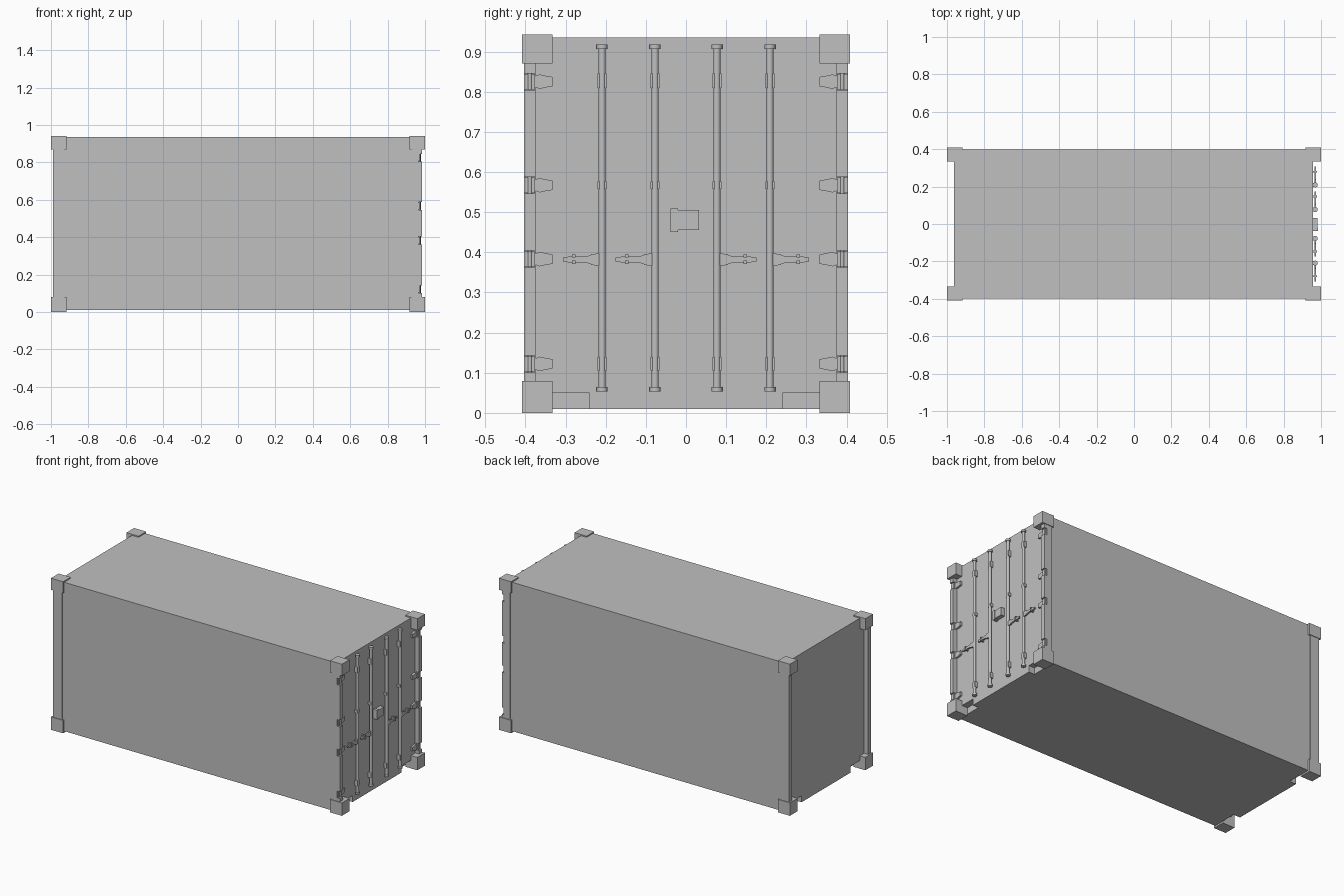
import bpy, bmesh, math
from mathutils import Matrix, Vector

cube = bpy.data.objects.get("Cube")
if cube:
    bpy.data.objects.remove(cube)

grey = bpy.data.materials.new("painted_grey")
grey.use_nodes = True
grey.diffuse_color = (0.53, 0.53, 0.53, 1)
grey.node_tree.nodes["Principled BSDF"].inputs["Base Color"].default_value = (0.53, 0.53, 0.53, 1)


def finish(name, bm):
    bmesh.ops.recalc_face_normals(bm, faces=bm.faces)
    mesh = bpy.data.meshes.new(name)
    bm.to_mesh(mesh)
    bm.free()
    mesh.materials.append(grey)
    obj = bpy.data.objects.new(name, mesh)
    bpy.context.collection.objects.link(obj)
    return obj


def box(name, x, y, z):
    """Box from (low, high) pairs."""
    bm = bmesh.new()
    bmesh.ops.create_cube(bm, size=1)
    for v in bm.verts:
        v.co = Vector([(a + b) / 2 + c * abs(b - a) for (a, b), c in zip((x, y, z), v.co)])
    return finish(name, bm)


def prism(name, points, offset):
    """Extrude a closed outline of 3D points."""
    bm = bmesh.new()
    face = bm.faces.new([bm.verts.new(p) for p in points])
    new = bmesh.ops.extrude_face_region(bm, geom=[face])["geom"]
    bmesh.ops.translate(bm, verts=[v for v in new if isinstance(v, bmesh.types.BMVert)], vec=offset)
    return finish(name, bm)


def rod(name, radius, x, y, z0, z1):
    bm = bmesh.new()
    bmesh.ops.create_cone(bm, cap_ends=True, segments=16, radius1=radius, radius2=radius,
                          depth=z1 - z0, matrix=Matrix.Translation((x, y, (z0 + z1) / 2)))
    for f in bm.faces:
        f.smooth = len(f.verts) == 4
    for e in bm.edges:
        e.smooth = all(len(f.verts) == 4 for f in e.link_faces)
    return finish(name, bm)


DOOR = 0.956
HINGES = (0.122, 0.383, 0.567, 0.825)

# Main body with lower notches beside the corner fittings
body = box("container_body", (-0.962, DOOR), (-0.398, 0.398), (0.01, 0.935))
for sx in (-1, 1):
    for sy in (-1, 1):
        cutter = box("notch_cutter", (sx * 0.916, sx * 1.1), (sy * 0.24, sy * 0.335), (-0.1, 0.05))
        cutter.hide_render = True
        mod = body.modifiers.new("notch", 'BOOLEAN')
        mod.operation = 'DIFFERENCE'
        mod.solver = 'EXACT'
        mod.object = cutter
        bpy.context.view_layer.objects.active = body
        bpy.ops.object.modifier_apply(modifier=mod.name)
        bpy.data.objects.remove(cutter)

for sy, side in ((-1, "right"), (1, "left")):
    # Corner fittings
    for sx, end in ((-1, "rear"), (1, "door")):
        for z, level in (((0, 0.08), "lower"), ((0.87, 0.942), "upper")):
            box(f"{level}_{end}_{side}_corner", (sx * 0.917, sx), (sy * 0.333, sy * 0.408), z)

    # Plain posts, and door posts recessed at each hinge
    box(f"rear_{side}_post", (-0.99, -0.928), (sy * 0.375, sy * 0.404), (0.075, 0.875))
    outline = [(0.928, 0.075), (0.983, 0.075)]
    for z in HINGES:
        outline += [(0.983, z - 0.021), (0.965, z - 0.021), (0.965, z + 0.021), (0.983, z + 0.021)]
    outline += [(0.983, 0.875), (0.928, 0.875)]
    prism(f"door_{side}_post", [(x, sy * 0.375, z) for x, z in outline], (0, sy * 0.029, 0))

    # Hinges: tapered blade, pin and two lugs
    for z in HINGES:
        half = [(0.333, 0.012), (0.347, 0.014), (0.365, 0.018), (0.375, 0.014), (0.402, 0.014)]
        blade = half + [(y, -h) for y, h in reversed(half)]
        prism(f"{side}_hinge_blade", [(DOOR - 0.004, sy * y, z + h) for y, h in blade], (0.016, 0, 0))
        rod(f"{side}_hinge_pin", 0.006, 0.97, sy * 0.389, z - 0.02, z + 0.02)
        for y in (0.376, 0.394):
            box(f"{side}_hinge_lug", (0.955, 0.974), (sy * y, sy * (y + 0.009)), (z - 0.019, z + 0.019))

    # Locking bars with end cams, guide brackets and handles
    for y in (0.077, 0.209):
        rod(f"{side}_locking_bar", 0.009, 0.969, sy * y, 0.055, 0.916)
        for z in (0.053, 0.906):
            rod(f"{side}_bar_cap", 0.0135, 0.969, sy * y, z, z + 0.012)
        for z, h in ((0.122, 0.017), (0.567, 0.009), (0.827, 0.018)):
            box(f"{side}_bar_bracket", (DOOR - 0.004, 0.975), (sy * (y - 0.011), sy * (y + 0.011)), (z - h, z + h))
        half = [(0, 0.015), (0.027, 0.014), (0.029, 0.010), (0.055, 0.007),
                (0.078, 0.008), (0.098, 0.005)]
        lever = half + [(d, -h) for d, h in reversed(half)]
        prism(f"{side}_handle", [(0.965, sy * (y + d), 0.382 + h) for d, h in lever], (0.009, 0, 0))
        for z in (0.371, 0.387):
            box(f"{side}_handle_catch", (DOOR - 0.004, 0.979),
                (sy * (y + 0.066), sy * (y + 0.075)), (z, z + 0.008))

# Lock box on the door seam
box("lock_box", (DOOR - 0.004, 0.982), (-0.021, 0.033), (0.455, 0.505))
box("lock_box_flange", (DOOR - 0.004, 0.984), (-0.038, -0.02), (0.451, 0.509))
